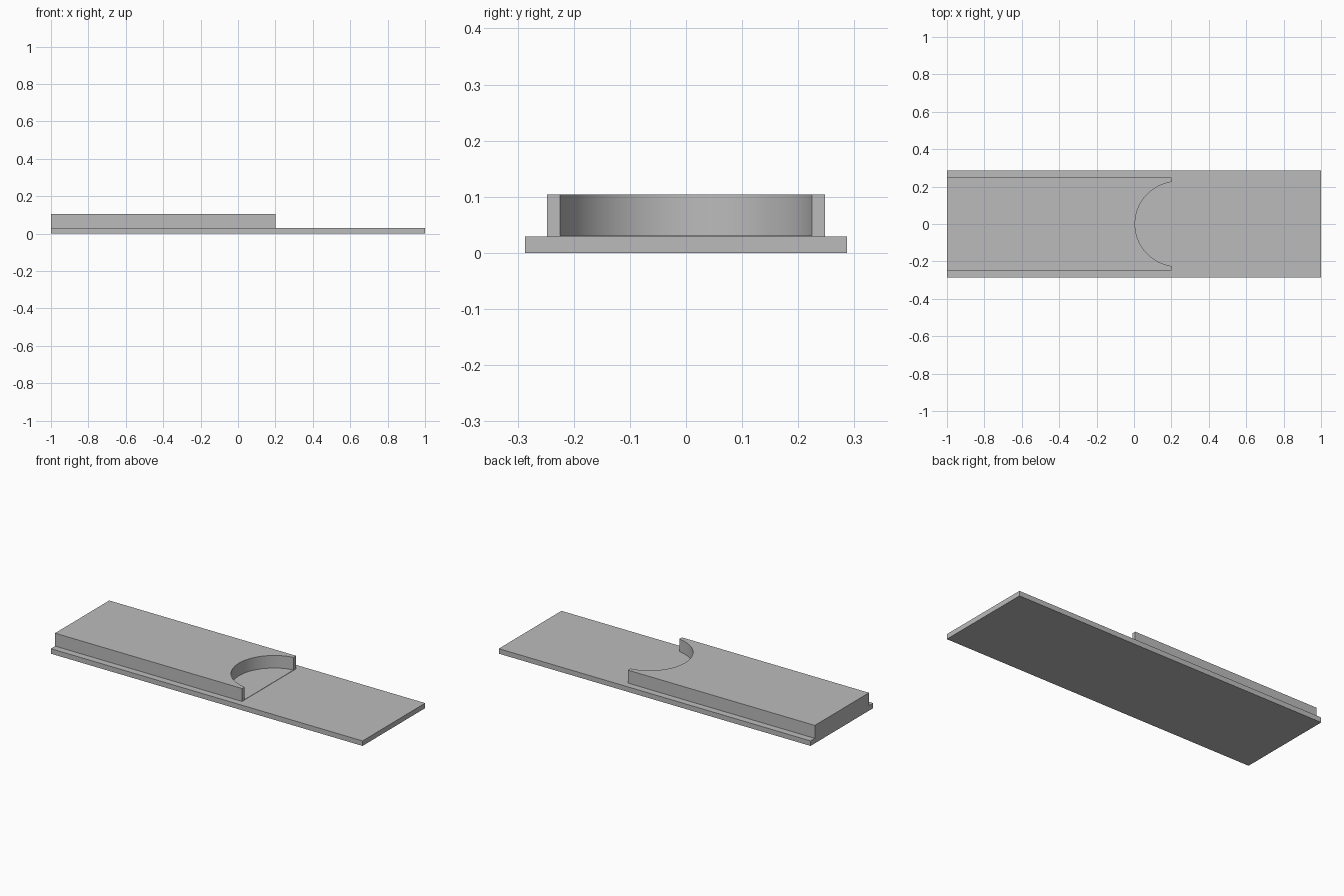
import bpy, bmesh, math

cube = bpy.data.objects.get("Cube")
if cube:
    bpy.data.objects.remove(cube, do_unlink=True)

grey = bpy.data.materials.new("plain_grey")
grey.use_nodes = True
colour = (0.5, 0.5, 0.5, 1)
grey.diffuse_color = colour
grey.node_tree.nodes["Principled BSDF"].inputs["Base Color"].default_value = colour


def extrude_outline(name, outline, z0, z1):
    """Solid prism from a counter-clockwise outline."""
    bm = bmesh.new()
    face = bm.faces.new([bm.verts.new((x, y, z0)) for x, y in outline])
    ext = bmesh.ops.extrude_face_region(bm, geom=[face], use_keep_orig=True)
    top = [v for v in ext["geom"] if isinstance(v, bmesh.types.BMVert)]
    bmesh.ops.translate(bm, verts=top, vec=(0, 0, z1 - z0))
    bmesh.ops.recalc_face_normals(bm, faces=bm.faces[:])
    mesh = bpy.data.meshes.new(name)
    bm.to_mesh(mesh)
    bm.free()
    mesh.materials.append(grey)
    obj = bpy.data.objects.new(name, mesh)
    bpy.context.collection.objects.link(obj)
    return obj


def rectangle(x0, x1, half):
    return [(x0, -half), (x1, -half), (x1, half), (x0, half)]


BASE_TOP, BLOCK_TOP = 0.029, 0.104
END, HALF = 0.2, 0.248
RADIUS, CENTRE, STEPS = 0.227, 0.232, 16

# Round notch in the end of the block, running from front tip to back tip
spread = math.acos((END - CENTRE) / RADIUS)
notch = []
for i in range(STEPS + 1):
    a = spread + (2 * math.pi - 2 * spread) * i / STEPS
    notch.append((CENTRE + RADIUS * math.cos(a), RADIUS * math.sin(a)))

# Wide thin base
extrude_outline("base_plate", rectangle(-1, 1, 0.287), 0, BASE_TOP)

# Raised block with the notch
outline = [(-1, HALF), (-1, -HALF), (END, -HALF)] + notch[::-1] + [(END, HALF)]
block = extrude_outline("raised_block", outline, BASE_TOP, BLOCK_TOP)

# Thin floor in the notch
extrude_outline("notch_floor", notch, BASE_TOP, BASE_TOP + 0.002)

# Smooth the curved wall, keeping the corners sharp
bpy.ops.object.select_all(action="DESELECT")
block.select_set(True)
bpy.context.view_layer.objects.active = block
bpy.ops.object.shade_smooth_by_angle(angle=math.radians(30))
